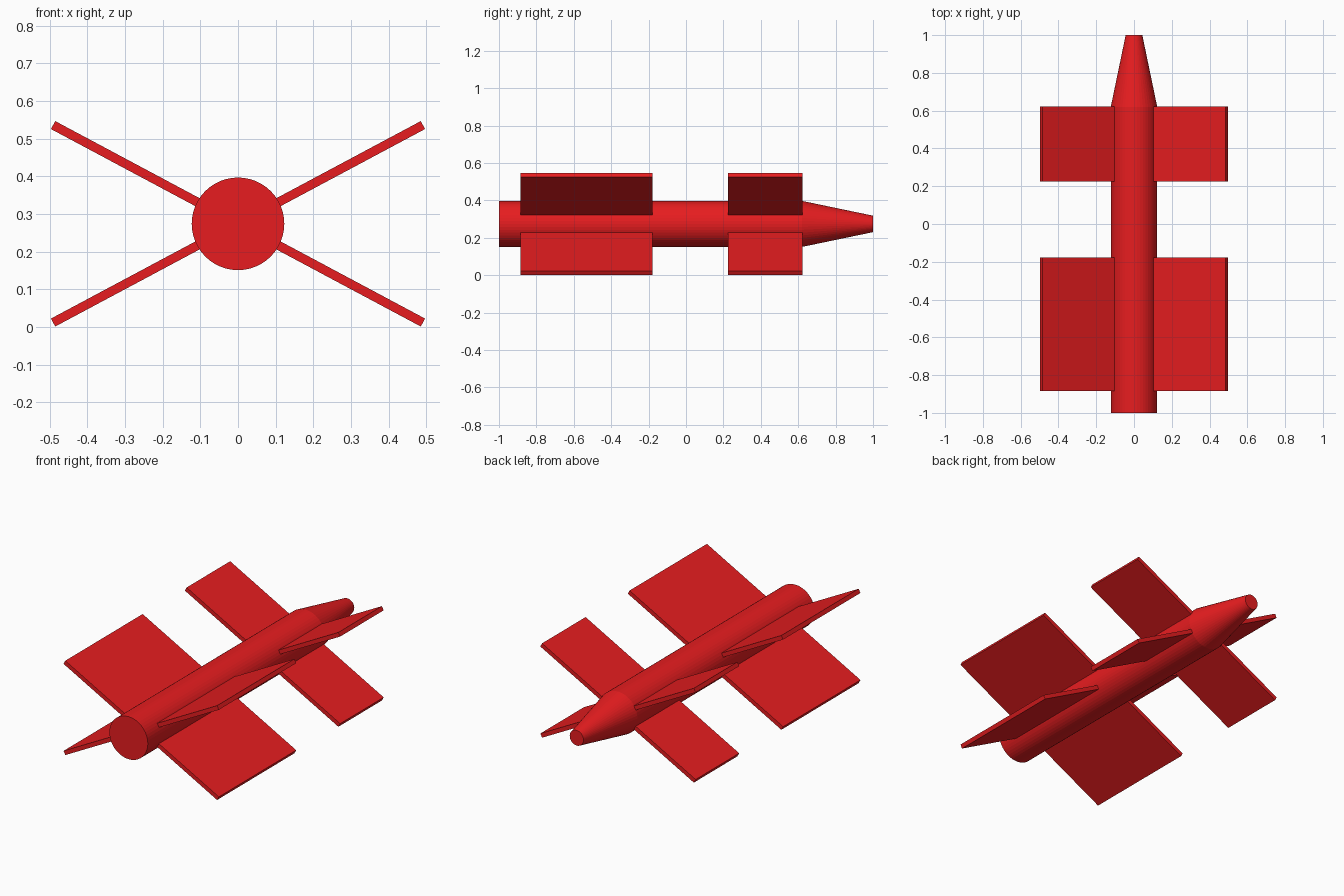
import bpy, bmesh
from math import cos, sin, pi, radians
from mathutils import Matrix, Vector

if "Cube" in bpy.data.objects:
    bpy.data.objects.remove(bpy.data.objects["Cube"])

RED = bpy.data.materials.new("red_paint")
RED.diffuse_color = (0.8, 0.012, 0.014, 1)
RED.use_nodes = True
RED.node_tree.nodes["Principled BSDF"].inputs["Base Color"].default_value = RED.diffuse_color
AXIS_Z = 0.274
TILT = radians(28.1)


def add_object(name, bm):
    bmesh.ops.recalc_face_normals(bm, faces=bm.faces)
    mesh = bpy.data.meshes.new(name)
    bm.to_mesh(mesh)
    bm.free()
    mesh.materials.append(RED)
    obj = bpy.data.objects.new(name, mesh)
    bpy.context.collection.objects.link(obj)
    return obj


# Body: straight tube with a blunt tapered nose, lofted along y
def body(name, stations, sides=48):
    bm = bmesh.new()
    rings = [[bm.verts.new((r * cos(2 * pi * i / sides), y,
                            AXIS_Z + r * sin(2 * pi * i / sides)))
              for i in range(sides)] for y, r in stations]
    for a, b in zip(rings, rings[1:]):
        for i in range(sides):
            j = (i + 1) % sides
            bm.faces.new((a[i], a[j], b[j], b[i]))
    bm.faces.new(rings[0])
    bm.faces.new(rings[-1])
    return add_object(name, bm)


# Fin: flat plate rooted inside the body, tilted about the body axis
def fin(name, y0, y1, angle, root=0.08, tip=0.557, thick=0.024):
    bm = bmesh.new()
    place = (Matrix.Translation((0, (y0 + y1) / 2, AXIS_Z))
             @ Matrix.Rotation(-angle, 4, 'Y')
             @ Matrix.Translation(((root + tip) / 2, 0, 0))
             @ Matrix.Diagonal((tip - root, y1 - y0, thick, 1)))
    bmesh.ops.create_cube(bm, size=1, matrix=place)
    return add_object(name, bm)


body("body", [(-1, 0.123), (0.62, 0.123), (1, 0.044)])

# Two sets of four fins in an X
for group, y0, y1 in (("tail_fin", -0.885, -0.178), ("nose_fin", 0.224, 0.622)):
    for side, angle in (("upper_right", TILT), ("upper_left", pi - TILT),
                        ("lower_left", pi + TILT), ("lower_right", -TILT)):
        fin(f"{group}_{side}", y0, y1, angle)
